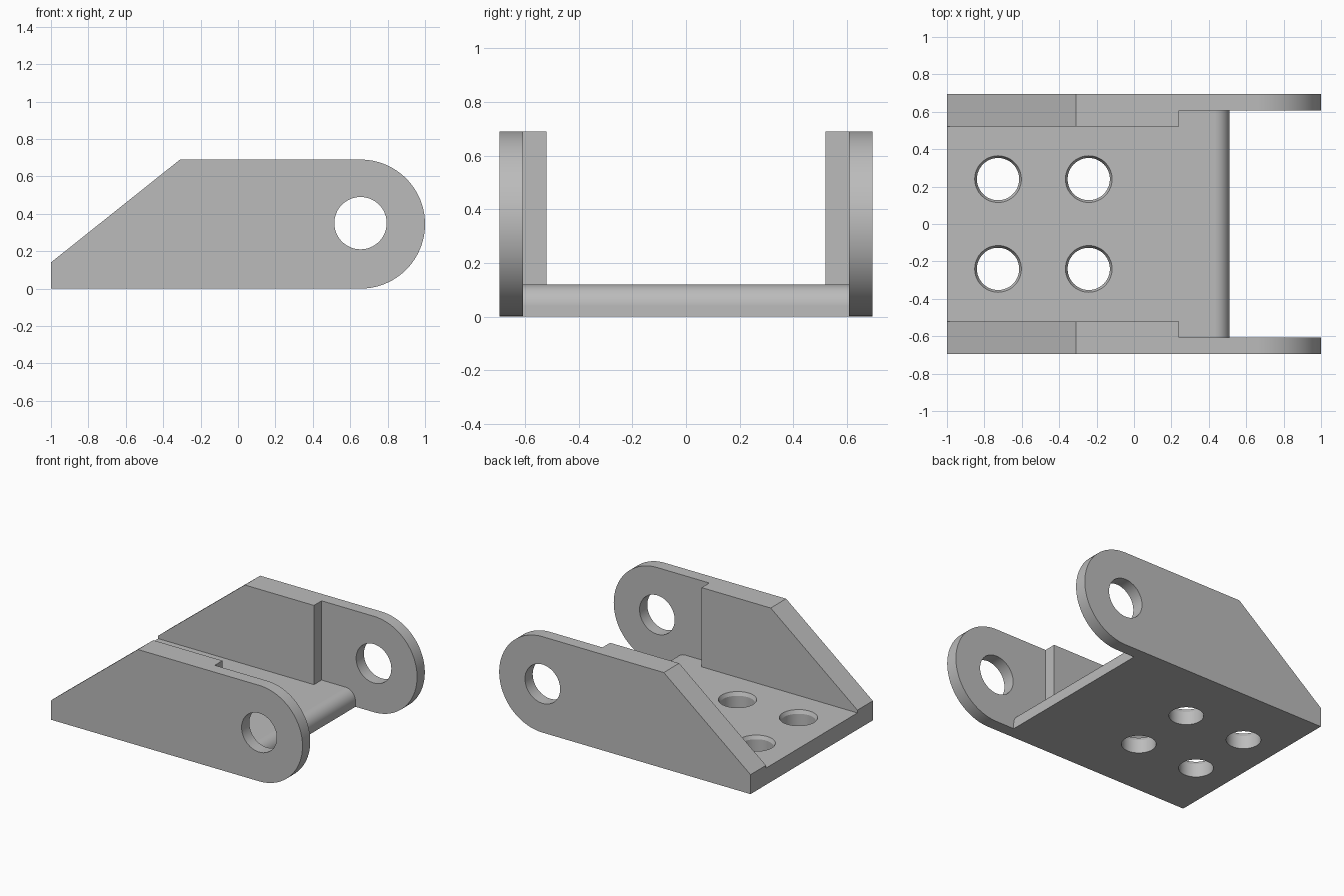
import bpy
import bmesh
from math import sin, cos, pi, radians

cube = bpy.data.objects.get("Cube")
if cube:
    bpy.data.objects.remove(cube, do_unlink=True)

WIDTH = 0.695        # half width over both cheeks
LUG_IN = 0.607       # inner face of the thin lugs
PAD_IN = 0.52        # inner face of the thick cheeks
PLATE = 0.12         # base plate thickness
LUG_R = 0.345        # lug outer radius
PIN_X = 0.655        # pin axis


def arc(cx, cz, r, start, end, steps):
    angles = [radians(start + (end - start) * i / steps) for i in range(steps + 1)]
    return [(cx + r * cos(a), cz + r * sin(a)) for a in angles]


def finish(name, bm):
    bmesh.ops.recalc_face_normals(bm, faces=bm.faces)
    mesh = bpy.data.meshes.new(name)
    bm.to_mesh(mesh)
    bm.free()
    obj = bpy.data.objects.new(name, mesh)
    bpy.context.collection.objects.link(obj)
    return obj


def extrude_profile(name, points, half):
    """Extrude an x-z outline symmetrically along y."""
    bm = bmesh.new()
    face = bm.faces.new([bm.verts.new((x, -half, z)) for x, z in points])
    moved = bmesh.ops.extrude_face_region(bm, geom=[face])["geom"]
    verts = [v for v in moved if isinstance(v, bmesh.types.BMVert)]
    bmesh.ops.translate(bm, verts=verts, vec=(0, 2 * half, 0))
    return finish(name, bm)


def lathe_plug(name, x, y, rings, sides=48):
    """Closed vertical plug from (radius, z) rings."""
    bm = bmesh.new()
    loops = [[bm.verts.new((x + r * cos(2 * pi * i / sides),
                            y + r * sin(2 * pi * i / sides), z))
              for i in range(sides)] for r, z in rings]
    for a, b in zip(loops, loops[1:]):
        for i in range(sides):
            j = (i + 1) % sides
            bm.faces.new((a[i], a[j], b[j], b[i]))
    bm.faces.new(loops[0])
    bm.faces.new(loops[-1])
    return finish(name, bm)


# Solid block with the cheek outline
outline = [(-1, 0.14), (-1, 0)] + arc(PIN_X, LUG_R, LUG_R, -90, 90, 48) + [(-0.31, 2 * LUG_R)]
bracket = extrude_profile("clevis_bracket", outline, WIDTH)

# Channel between the thick cheeks
cutters = [extrude_profile("channel_cutter",
                           [(-1.2, PLATE), (0.3, PLATE), (0.3, 1), (-1.2, 1)], PAD_IN)]

# Wider gap between the lugs, leaving a rounded plate end
nose = arc(0.43, PLATE - 0.08, 0.08, 90, 0, 12)
cutters.append(extrude_profile("lug_gap_cutter",
                               [(0.24, 1), (0.24, PLATE)] + nose +
                               [(0.51, -0.1), (1.2, -0.1), (1.2, 1)], LUG_IN))

# Pin hole through both lugs
cutters.append(extrude_profile("pin_hole_cutter",
                               arc(PIN_X, 0.35, 0.14, 0, 360, 48)[:-1], 1))

# Four bolt holes with a chamfered top rim
for x in (-0.727, -0.242):
    for y in (-0.24, 0.24):
        cutters.append(lathe_plug("bolt_hole_cutter", x, y,
                                  [(0.113, -0.1), (0.113, PLATE - 0.025),
                                   (0.125, PLATE), (0.125, PLATE + 0.1)]))

# Cut everything out of the block
bpy.ops.object.select_all(action='DESELECT')
bpy.context.view_layer.objects.active = bracket
bracket.select_set(True)
for cutter in cutters:
    cutter.hide_render = True
    mod = bracket.modifiers.new("cut", 'BOOLEAN')
    mod.operation = 'DIFFERENCE'
    mod.solver = 'EXACT'
    mod.object = cutter
    bpy.ops.object.modifier_apply(modifier=mod.name)
    bpy.data.objects.remove(cutter, do_unlink=True)

# Merge leftover coplanar faces
bm = bmesh.new()
bm.from_mesh(bracket.data)
bmesh.ops.remove_doubles(bm, verts=bm.verts, dist=0.0001)
bmesh.ops.dissolve_limit(bm, angle_limit=radians(0.5), verts=bm.verts, edges=bm.edges)
bm.to_mesh(bracket.data)
bm.free()

# Plain grey metal
grey = bpy.data.materials.new("grey_metal")
grey.use_nodes = True
colour = (0.5, 0.5, 0.5, 1)
grey.diffuse_color = colour
grey.node_tree.nodes["Principled BSDF"].inputs["Base Color"].default_value = colour
bracket.data.materials.clear()
bracket.data.materials.append(grey)

# Smooth the round surfaces, keep flat faces flat
bpy.ops.object.shade_smooth_by_angle(angle=radians(25))
weighted = bracket.modifiers.new("flat_normals", 'WEIGHTED_NORMAL')
weighted.keep_sharp = True
